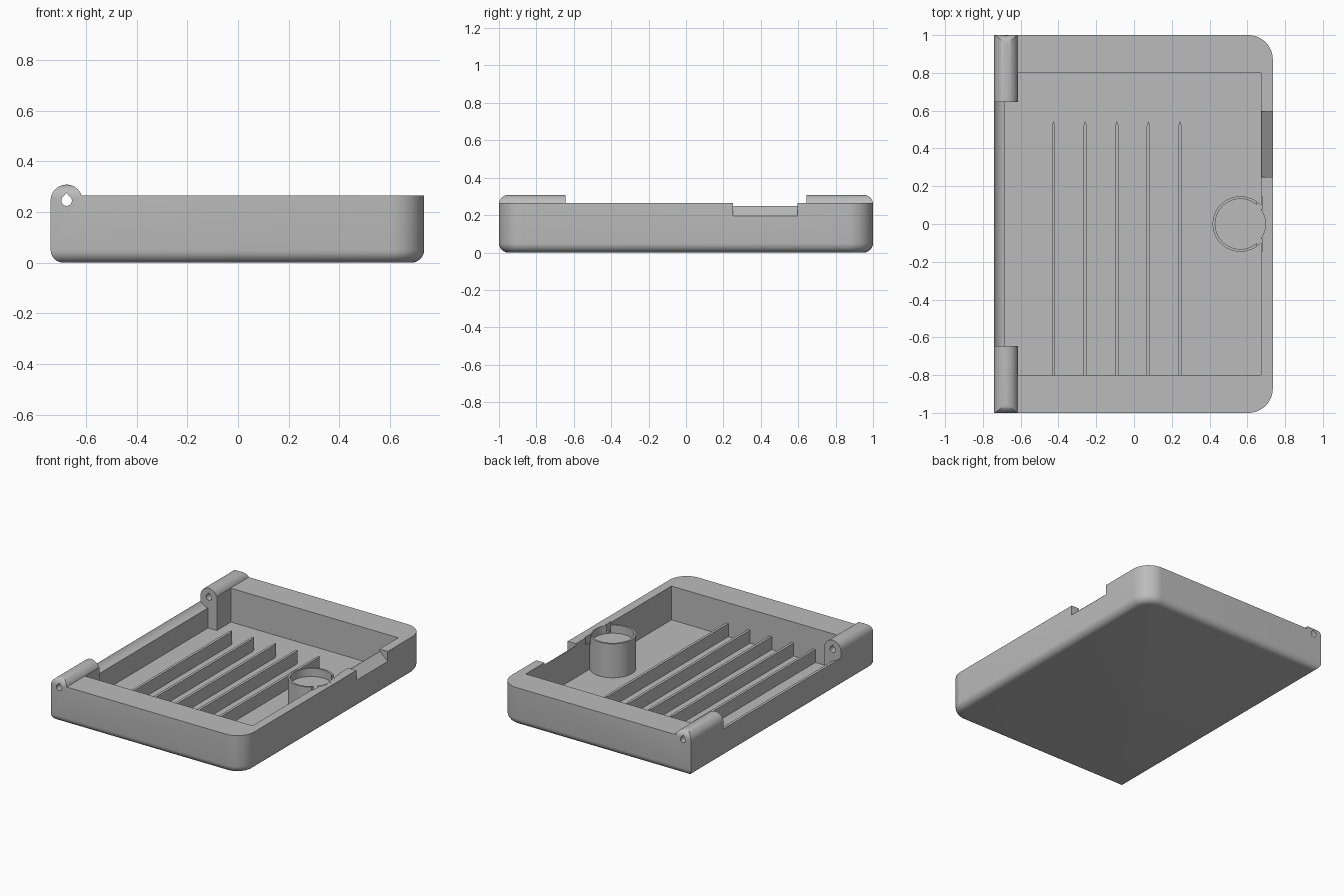
import bpy, bmesh
from math import sin, cos, pi, radians, sqrt
from mathutils import Vector

if "Cube" in bpy.data.objects:
    bpy.data.objects.remove(bpy.data.objects["Cube"])

grey = bpy.data.materials.new("light grey plastic")
grey.use_nodes = True
COLOR = (0.5, 0.5, 0.5, 1)
grey.diffuse_color = COLOR
grey.node_tree.nodes["Principled BSDF"].inputs["Base Color"].default_value = COLOR

LEFT, RIGHT, HALF_Y = -0.74, 0.735, 1.0
RIM, FLOOR, FILLET = 0.265, 0.03, 0.05
PIN_X, PIN_Z, BARREL = -0.677, 0.245, 0.063
HINGE_IN = 0.645
CUP_X, CUP_R, CUP_TOP = 0.563, 0.147, 0.266


def loft(name, rings):
    """Solid skinned through rings that share one point count."""
    bm = bmesh.new()
    loops = [[bm.verts.new(p) for p in ring] for ring in rings]
    n = len(loops[0])
    for a, b in zip(loops, loops[1:]):
        for i in range(n):
            j = (i + 1) % n
            bm.faces.new((a[i], a[j], b[j], b[i]))
    bm.faces.new(loops[0][::-1])
    bm.faces.new(loops[-1])
    bmesh.ops.recalc_face_normals(bm, faces=bm.faces)
    mesh = bpy.data.meshes.new(name)
    bm.to_mesh(mesh)
    bm.free()
    mesh.materials.append(grey)
    obj = bpy.data.objects.new(name, mesh)
    bpy.context.collection.objects.link(obj)
    return obj


def prism(name, profile, axis, start, end):
    """Extrude a 2D profile along the given axis (0, 1 or 2)."""
    def place(p, t):
        c = list(p)
        c.insert(axis, t)
        return Vector(c)
    return loft(name, [[place(p, t) for p in profile] for t in (start, end)])


def arc(cx, cy, r, a0, a1, steps):
    return [(cx + r * cos(radians(a0 + (a1 - a0) * i / steps)),
             cy + r * sin(radians(a0 + (a1 - a0) * i / steps))) for i in range(steps + 1)]


def circle(cx, cy, r, n=48):
    return arc(cx, cy, r, 0, 360, n)[:-1]


def rect(x0, x1, y0, y1):
    return [(x0, y0), (x1, y0), (x1, y1), (x0, y1)]


def cut(target, cutter, keep=False):
    mod = target.modifiers.new("cut", "BOOLEAN")
    mod.operation, mod.solver, mod.object = "DIFFERENCE", "EXACT", cutter
    bpy.context.view_layer.objects.active = target
    bpy.ops.object.modifier_apply(modifier=mod.name)
    if not keep:
        bpy.data.objects.remove(cutter)


# Outer shell: square corners on the hinge side, round ones opposite
def outline(inset, z):
    r = 0.13 - inset
    cx, cy = RIGHT - 0.13, HALF_Y - 0.13
    pts = [(LEFT + inset, -HALF_Y + inset)]
    pts += arc(cx, -cy, r, -90, 0, 12) + arc(cx, cy, r, 0, 90, 12)
    pts += [(LEFT + inset, HALF_Y - inset)]
    return [Vector((x, y, z)) for x, y in pts]


rings = []
for i in range(7):
    a = pi / 2 * i / 6
    rings.append(outline(FILLET * (1 - sin(a)), FILLET * (1 - cos(a))))
rings.append(outline(0, 0.35))
tray = loft("tray", rings)

# Trim the top to the rim, leaving the hinge barrels standing
rise = sqrt(BARREL ** 2 - (RIM - PIN_Z) ** 2)
barrel = arc(PIN_X, PIN_Z, BARREL, 180, 18.5, 18)
barrel[-1] = (PIN_X + rise, RIM)
top_profile = [(-1, PIN_Z)] + barrel + [(1, RIM), (1, 0.5), (-1, 0.5)]
cut(tray, prism("top_cutter", top_profile, 1, -1.2, 1.2))

# Clearance scoop in the wall between the hinges
cut(tray, prism("scoop_cutter", circle(PIN_X, PIN_Z, 0.076), 1, -HINGE_IN, HINGE_IN))

# Main compartment, stepped around the hinge blocks
half = [(0.672, 0.8), (-0.615, 0.8), (-0.615, HINGE_IN), (-0.682, HINGE_IN)]
plan = half + [(x, -y) for x, y in reversed(half)]
cut(tray, prism("compartment_cutter", plan, 2, FLOOR, 0.5))

# Pin holes with a pointed top, and rounded outer barrel ends
hole = arc(PIN_X, PIN_Z, 0.021, 150, 390, 14) + [(PIN_X, PIN_Z + 0.03)]
cut(tray, prism("pin_cutter", hole, 1, -1.2, 1.2))
for s in (-1, 1):
    bend = arc(HALF_Y - FILLET, 0.308 - FILLET, FILLET, 0, 90, 8)
    corner = [(s * y, z) for y, z in bend + [(0.95, 0.4), (1.1, 0.4), (1.1, 0.258)]]
    cut(tray, prism("end_cutter", corner, 0, -0.9, PIN_X + rise))

# Sloped thumb notch in the wall opposite the hinges
notch = [(0.6, 0.25), (0.675, 0.25), (RIGHT, 0.195), (0.8, 0.195), (0.8, 0.4), (0.6, 0.4)]
cut(tray, prism("notch_cutter", notch, 1, 0.25, 0.595))

# Round post with a shallow socket and two small slots
post = prism("round_post", circle(CUP_X, 0, CUP_R), 2, FLOOR - 0.01, CUP_TOP)
socket = prism("socket_cutter", circle(CUP_X, 0, 0.133), 2, 0.21, 0.4)
cut(tray, socket, keep=True)
cut(post, socket)
for s in (-1, 1):
    slot = prism("slot_cutter", rect(0.65, 0.68, s * 0.08, s * 0.145), 2, 0.215, 0.4)
    cut(tray, slot, keep=True)
    cut(post, slot)

# Five divider ribs with pointed free ends
ribs = []
for i in range(5):
    x = -0.426 + 0.1675 * i
    w = 0.009
    shape = [(x - w, -0.805), (x + w, -0.805), (x + w, 0.52), (x, 0.545), (x - w, 0.52)]
    ribs.append(prism("divider_rib_%d" % (i + 1), shape, 2, FLOOR - 0.01, 0.12))

# Smooth the rounded surfaces, keep hard edges
bpy.ops.object.select_all(action="DESELECT")
for obj in [tray, post] + ribs:
    obj.select_set(True)
bpy.context.view_layer.objects.active = tray
bpy.ops.object.shade_smooth_by_angle(angle=radians(30))
